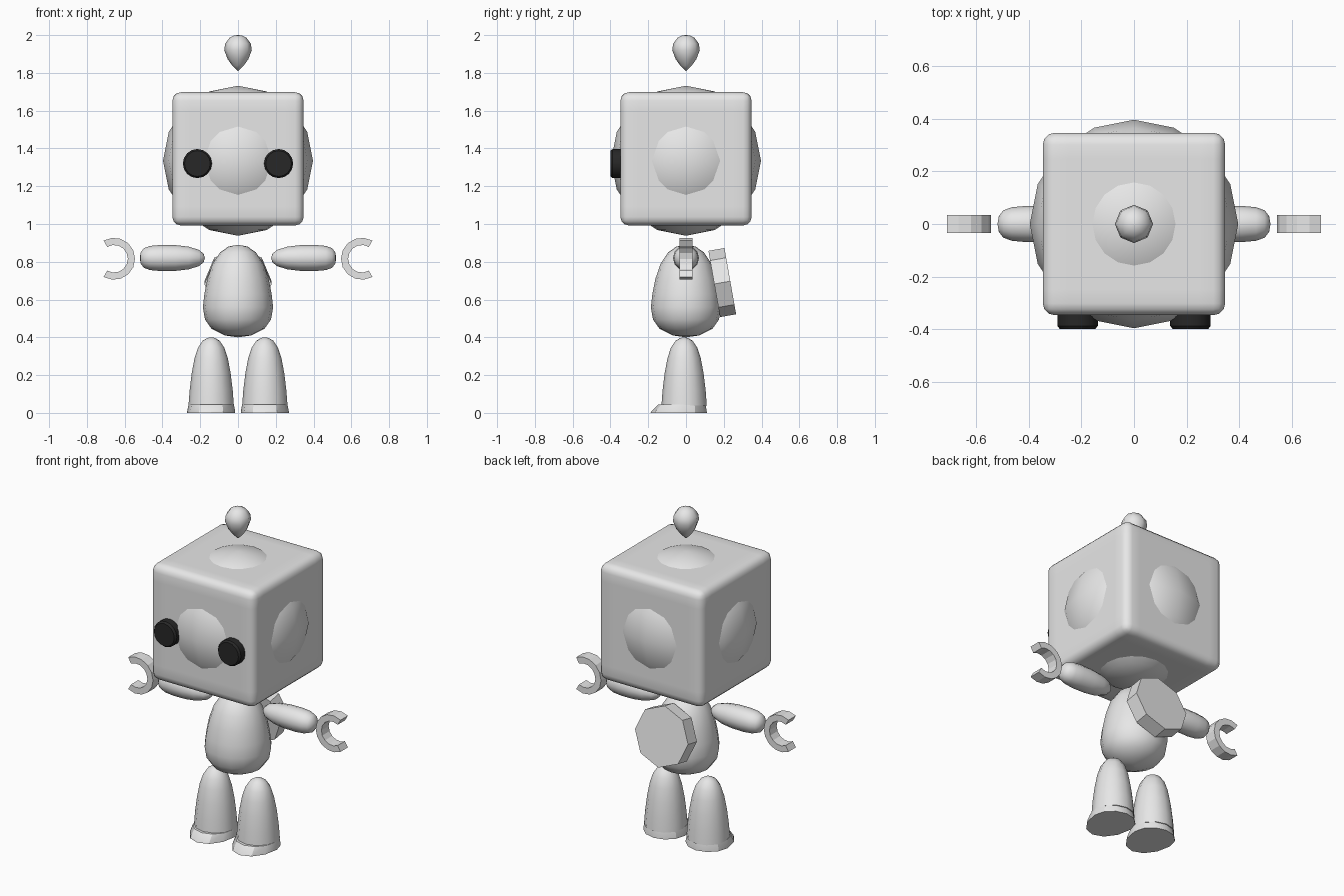
import bpy, bmesh, math
from mathutils import Matrix, Vector

if "Cube" in bpy.data.objects:
    bpy.data.objects.remove(bpy.data.objects["Cube"])


def material(name, value):
    m = bpy.data.materials.new(name)
    m.diffuse_color = (value, value, value, 1)
    m.use_nodes = True
    m.node_tree.nodes["Principled BSDF"].inputs["Base Color"].default_value = m.diffuse_color
    return m


GREY = material("light_grey", 0.8)
BLACK = material("eye_black", 0.02)


def finish(bm, name, mat, smooth=None):
    """Turn a bmesh into a named object, optionally smooth below an angle."""
    bmesh.ops.recalc_face_normals(bm, faces=bm.faces)
    mesh = bpy.data.meshes.new(name)
    bm.to_mesh(mesh)
    bm.free()
    mesh.materials.append(mat)
    ob = bpy.data.objects.new(name, mesh)
    bpy.context.collection.objects.link(ob)
    if smooth:
        bpy.ops.object.select_all(action='DESELECT')
        bpy.context.view_layer.objects.active = ob
        ob.select_set(True)
        bpy.ops.object.shade_smooth_by_angle(angle=math.radians(smooth))
    return ob


def skin(bm, rings):
    """Bridge a list of equal point rings and close both ends."""
    rows = [[bm.verts.new(p) for p in ring] for ring in rings]
    n = len(rows[0])
    for a, b in zip(rows, rows[1:]):
        for i in range(n):
            j = (i + 1) % n
            bm.faces.new((a[i], a[j], b[j], b[i]))
    bm.faces.new(rows[0])
    bm.faces.new(rows[-1])
    bmesh.ops.remove_doubles(bm, verts=bm.verts, dist=1e-5)


def lathe(name, profile, place, sides, mat=GREY, smooth=60):
    """Revolve (radius, height) pairs around z, then place the result."""
    bm = bmesh.new()
    skin(bm, [[place @ Vector((max(r, 0.0005) * math.cos(k * math.tau / sides),
                               max(r, 0.0005) * math.sin(k * math.tau / sides), h))
               for k in range(sides)] for r, h in profile])
    return finish(bm, name, mat, smooth)


def at(x, y, z):
    return Matrix.Translation((x, y, z))


# Head: rounded box
bm = bmesh.new()
bmesh.ops.create_cube(bm, size=1, matrix=at(0, 0, 1.345) @ Matrix.Diagonal((0.695, 0.695, 0.705, 1)))
bmesh.ops.subdivide_edges(bm, edges=bm.edges[:], cuts=6, use_grid_fill=True)
rim = [e for e in bm.edges if e.calc_face_angle(0) > 1]
bmesh.ops.bevel(bm, geom=rim, offset=0.045, segments=3, profile=0.5, affect='EDGES')
finish(bm, "head", GREY, 60)

# Round core that bulges through every side of the head
bm = bmesh.new()
bmesh.ops.create_uvsphere(bm, u_segments=16, v_segments=8, radius=0.397, matrix=at(0, 0, 1.335))
finish(bm, "head_core", GREY, 60)

# Floating antenna bulb
lathe("antenna_bulb", [(0, 1.81), (0.03, 1.838), (0.055, 1.873), (0.073, 1.92),
                       (0.068, 1.955), (0.045, 1.986), (0.02, 1.998), (0, 2.0)], at(0, 0, 0), 8)

# Body
lathe("body", [(0, 0.40), (0.07, 0.41), (0.14, 0.445), (0.175, 0.495), (0.186, 0.56),
               (0.178, 0.63), (0.162, 0.71), (0.135, 0.79), (0.095, 0.85),
               (0.05, 0.881), (0, 0.89)], at(0, 0, 0), 16)

# Tilted octagonal backpack
lathe("backpack", [(0.178, -0.043), (0.178, 0.043)],
      at(0, 0.192, 0.69) @ Matrix.Rotation(math.radians(-80), 4, 'X'), 8, smooth=None)

for side, s in (("left", -1), ("right", 1)):
    # Eye discs
    lathe(side + "_eye", [(0.077, 0), (0.077, 0.05), (0.068, 0.062)],
          at(s * 0.215, -0.338, 1.32) @ Matrix.Rotation(math.pi / 2, 4, 'X'), 16, BLACK, 35)

    # Arms, blunter at the outer end
    lathe(side + "_arm", [(0, 0.175), (0.022, 0.182), (0.042, 0.205), (0.06, 0.26), (0.068, 0.33),
                          (0.069, 0.41), (0.064, 0.465), (0.052, 0.498), (0.03, 0.515), (0, 0.52)],
          at(0, 0, 0.82) @ Matrix.Rotation(s * math.pi / 2, 4, 'Y'), 12)

    # Claw hands: rings open to the outside
    bm = bmesh.new()
    rings = []
    for k in range(11):
        a = math.radians(60 + 24 * k)
        rings.append([(s * (0.656 + r * math.cos(a)), y, 0.816 + r * math.sin(a))
                      for r, y in ((0.111, -0.035), (0.111, 0.035), (0.073, 0.035), (0.073, -0.035))])
    skin(bm, rings)
    finish(bm, side + "_claw", GREY)

    # Legs
    lathe(side + "_leg", [(0.12, 0.04), (0.114, 0.12), (0.103, 0.21), (0.088, 0.29), (0.07, 0.345),
                          (0.045, 0.382), (0.02, 0.397), (0, 0.40)],
          at(s * 0.142, -0.01, 0), 12)

    # Feet: sloped soles stretched to the front
    bm = bmesh.new()
    rings = []
    for r, z, front in ((0.127, 0, 0.175), (0.127, 0.008, 0.172), (0.12, 0.045, 0.135)):
        ring = []
        for k in range(12):
            a = k * math.tau / 12
            c, d = math.cos(a), math.sin(a)
            ring.append((s * 0.142 + r * c, -0.012 + d * (front if d < 0 else r * 0.96), z))
        rings.append(ring)
    skin(bm, rings)
    finish(bm, side + "_foot", GREY, 30)
